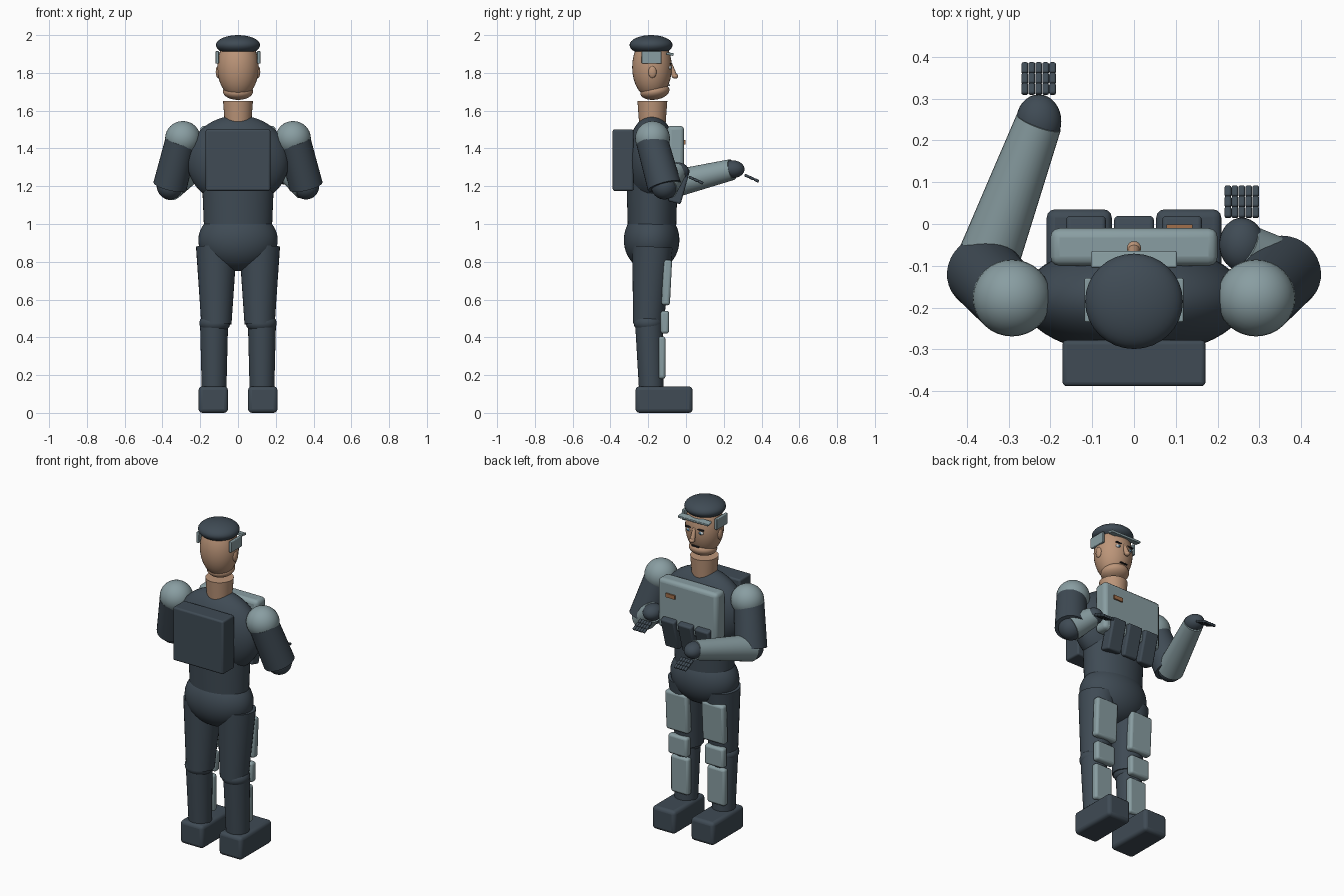
import bpy, math
from mathutils import Vector

if "Cube" in bpy.data.objects:
    bpy.data.objects.remove(bpy.data.objects["Cube"])


def material(name, rgb):
    m = bpy.data.materials.new(name)
    m.use_nodes = True
    m.diffuse_color = (*rgb, 1)
    m.node_tree.nodes["Principled BSDF"].inputs["Base Color"].default_value = (*rgb, 1)
    return m


DARK = material("dark slate", (.05, .07, .09))
LIGHT = material("pale slate", (.25, .34, .36))
SKIN = material("skin", (.50, .30, .19))
COPPER = material("copper tag", (.36, .16, .07))
BLACK = material("near black", (.015, .015, .018))
WHITE = material("eye white", (.6, .62, .62))
BLUE = material("iris blue", (.06, .16, .26))


def finish(name, mat):
    ob = bpy.context.object
    ob.name = name
    ob.data.materials.append(mat)
    bpy.ops.object.shade_smooth_by_angle(angle=math.radians(35))
    return ob


def ball(name, mat, loc, radii, rot=(0, 0, 0), seg=32):
    bpy.ops.mesh.primitive_uv_sphere_add(segments=seg, ring_count=seg // 2, location=loc, rotation=rot)
    bpy.context.object.scale = radii
    return finish(name, mat)


def box(name, mat, loc, size, bevel=.01, tilt=0):
    bpy.ops.mesh.primitive_cube_add(size=1, location=loc, rotation=(tilt, 0, 0))
    ob = bpy.context.object
    ob.scale = size
    bpy.ops.object.transform_apply(location=False, rotation=False, scale=True)
    if bevel:
        mod = ob.modifiers.new("soft edges", "BEVEL")
        mod.width, mod.segments = bevel, 3
    return finish(name, mat)


def limb(name, mat, a, b, ra, rb, depth=1, seg=32):
    a, b = Vector(a), Vector(b)
    d = b - a
    bpy.ops.mesh.primitive_cone_add(vertices=seg, radius1=ra, radius2=rb, depth=d.length,
                                    location=(a + b) / 2, rotation=d.to_track_quat("Z", "Y").to_euler())
    bpy.context.object.scale.y = depth
    return finish(name, mat)


# torso
ball("chest", DARK, (0, -.18, 1.335), (.27, .135, .24), seg=48)
limb("waist", DARK, (0, -.18, .93), (0, -.18, 1.22), .178, .19, .71, 48)
ball("pelvis", DARK, (0, -.182, .915), (.21, .147, .165), seg=48)
box("backpack", DARK, (0, -.333, 1.338), (.342, .11, .325))
box("chest_plate", LIGHT, (0, -.055, 1.37), (.40, .09, .30), .022)
box("chest_tag", COPPER, (.109, -.006, 1.432), (.062, .009, .024), 0)
for i, x in enumerate((-.115, 0, .115)):
    box(f"pouch_{i + 1}", DARK, (x, -.037, 1.205), (.095, .07, .19), .01, -.27)

# head
limb("neck", SKIN, (0, -.178, 1.53), (0, -.178, 1.65), .07, .079)
ball("head", SKIN, (0, -.18, 1.83), (.11, .105, .165))
ball("jaw", SKIN, (0, -.165, 1.702), (.08, .078, .044), (.15, 0, 0))
ball("cap", DARK, (0, -.185, 1.947), (.117, .114, .053))
box("visor", LIGHT, (0, -.085, 1.9), (.205, .04, .014), .004, -.15)
limb("nose_bridge", SKIN, (0, -.083, 1.85), (0, -.062, 1.785), .009, .015, seg=16)
ball("nose_tip", SKIN, (0, -.058, 1.783), (.017, .017, .014), seg=16)
box("mouth", BLACK, (0, -.09, 1.735), (.05, .009, .007), .002)
for side, s in (("left", 1), ("right", -1)):
    ball(f"{side}_ear", SKIN, (.106 * s, -.178, 1.805), (.012, .022, .032), seg=16)
    box(f"{side}_ear_guard", LIGHT, (.11 * s, -.182, 1.882), (.017, .105, .066), .004)
    ball(f"{side}_eye", WHITE, (.041 * s, -.086, 1.828), (.017, .009, .01), seg=16)
    ball(f"{side}_iris", BLUE, (.041 * s, -.08, 1.828), (.008, .006, .008), seg=12)
    box(f"{side}_brow", BLACK, (.041 * s, -.081, 1.848), (.042, .009, .008), .002)

# legs and boots
for side, s in (("left", 1), ("right", -1)):
    x = .123 * s
    limb(f"{side}_thigh", DARK, (x * .93, -.2, .47), (x * .93, -.177, .88), .08, .108)
    ball(f"{side}_knee", DARK, (x, -.199, .475), (.082, .078, .055))
    limb(f"{side}_calf", DARK, (x * 1.03, -.183, .11), (x * 1.03, -.195, .47), .065, .074)
    box(f"{side}_boot", DARK, (.131 * s, -.116, .07), (.156, .302, .14), .02)
    box(f"{side}_thigh_pad", LIGHT, (x, -.102, .69), (.15, .045, .24), .014, -.05)
    box(f"{side}_knee_pad", LIGHT, (x, -.112, .48), (.13, .045, .12), .014)
    box(f"{side}_shin_pad", LIGHT, (x, -.129, .293), (.12, .04, .225), .014)


# arms, each with its own wrist position
def arm(side, s, wrist):
    elbow = Vector((.36 * s, -.115, 1.2))
    wrist = Vector(wrist)
    ball(f"{side}_shoulder_pad", LIGHT, (.292 * s, -.177, 1.453), (.094, .092, .092))
    limb(f"{side}_upper_arm", DARK, (.3 * s, -.18, 1.44), elbow, .085, .09)
    ball(f"{side}_elbow", DARK, elbow, (.07, .07, .07))
    limb(f"{side}_forearm", LIGHT, elbow, wrist, .076, .056)
    ball(f"{side}_glove", DARK, wrist + Vector((0, .003, .002)), (.054, .064, .047))
    # five fingers of three knuckles, sloping forward and down
    for f in range(5):
        for k in range(3):
            p = wrist + Vector(((f - 2) * .0166, .08 + k * .025, -.034 - k * .0115))
            box(f"{side}_finger_{f + 1}_joint_{k + 1}", DARK, p, (.016, .028, .015), .005, -.43)


arm("right", -1, (-.228, .243, 1.288))
arm("left", 1, (.258, -.052, 1.278))
